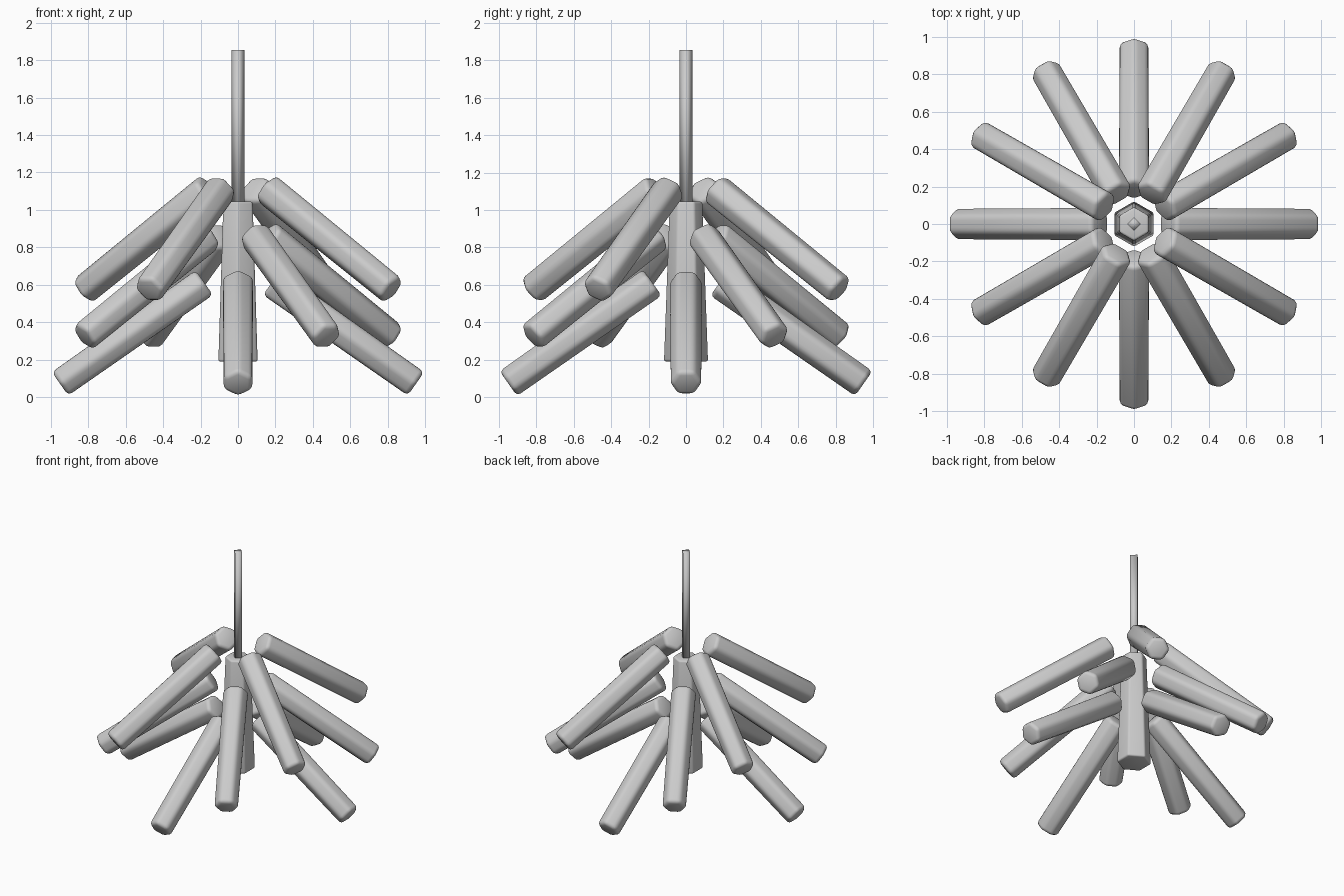
import bpy
import bmesh
import math
from mathutils import Vector

cube = bpy.data.objects.get("Cube")
if cube:
    bpy.data.objects.remove(cube, do_unlink=True)

grey = bpy.data.materials.new("plain grey")
grey.use_nodes = True
colour = (0.6, 0.6, 0.6, 1)
grey.diffuse_color = colour
grey.node_tree.nodes["Principled BSDF"].inputs["Base Color"].default_value = colour


def tapered_prism(name, start, end, sides, r_start, r_end, bevel, smooth_angle):
    """Prism from start to end, swung from upright by the shortest turn."""
    start, end = Vector(start), Vector(end)
    axis = end - start
    mesh = bpy.data.meshes.new(name)
    bm = bmesh.new()
    bmesh.ops.create_cone(bm, cap_ends=True, segments=sides, radius1=r_start,
                          radius2=r_end, depth=axis.length)
    bm.to_mesh(mesh)
    bm.free()
    mesh.materials.append(grey)
    obj = bpy.data.objects.new(name, mesh)
    bpy.context.collection.objects.link(obj)
    obj.location = (start + end) / 2
    obj.rotation_euler = Vector((0, 0, 1)).rotation_difference(axis).to_euler()
    if bevel:
        mod = obj.modifiers.new("soft edges", "BEVEL")
        mod.width = bevel
        mod.segments = 3
        mod.limit_method = "NONE"
    bpy.ops.object.select_all(action="DESELECT")
    obj.select_set(True)
    bpy.context.view_layer.objects.active = obj
    bpy.ops.object.shade_smooth_by_angle(angle=math.radians(smooth_angle))
    if bevel:
        for poly in mesh.polygons:
            poly.use_smooth = True
        sharp = mesh.attributes.get("sharp_edge")
        if sharp:
            mesh.attributes.remove(sharp)
    return obj


# Central trunk and thin stem
tapered_prism("trunk", (0, 0, 0.19), (0, 0, 1.045), 6, 0.121, 0.09, 0.012, 40)
tapered_prism("stem", (0, 0, 1.0), (0, 0, 1.855), 4, 0.036, 0.036, 0, 100)

# Three tiers of four drooping branches, each tier turned by 30 degrees
tiers = [("lower", 0, 0), ("middle", 30, 0.25), ("upper", 60, 0.5)]
for tier, turn, lift in tiers:
    for i in range(4):
        a = math.radians(turn + 90 * i)
        out = Vector((math.cos(a), math.sin(a), 0))
        tip = out * 0.95 + Vector((0, 0, 0.072 + lift))
        root = out * 0.18 + Vector((0, 0, 0.612 + lift))
        tapered_prism(f"{tier}_branch_{i + 1}", tip, root, 6, 0.088, 0.093, 0.025, 40)
